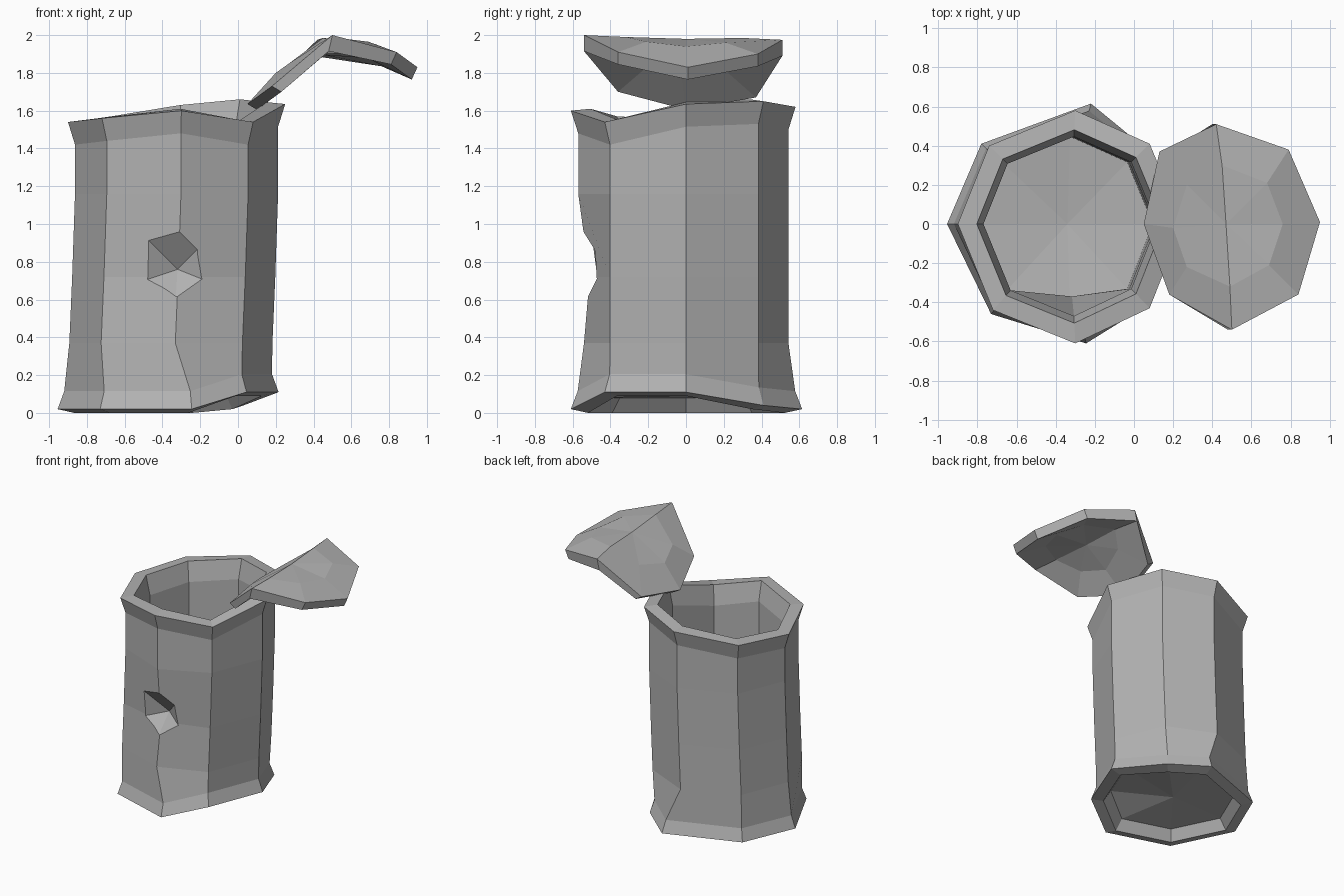
import bpy, bmesh
from mathutils import Vector

if "Cube" in bpy.data.objects:
    bpy.data.objects.remove(bpy.data.objects["Cube"], do_unlink=True)

metal = bpy.data.materials.new("dull grey metal")
metal.use_nodes = True
grey = (0.45, 0.45, 0.45, 1)
metal.diffuse_color = grey
metal.node_tree.nodes["Principled BSDF"].inputs["Base Color"].default_value = grey


def make_object(name, bm):
    bmesh.ops.recalc_face_normals(bm, faces=bm.faces)
    mesh = bpy.data.meshes.new(name)
    bm.to_mesh(mesh)
    bm.free()
    mesh.materials.append(metal)
    obj = bpy.data.objects.new(name, mesh)
    bpy.context.collection.objects.link(obj)
    return obj


def add_ring(bm, points):
    return [bm.verts.new(p) for p in points]


def bridge(bm, a, b):
    for i in range(len(a)):
        j = (i + 1) % len(a)
        bm.faces.new((a[i], a[j], b[j], b[i]))


def fan(bm, ring, centre):
    c = bm.verts.new(centre)
    for i in range(len(ring)):
        bm.faces.new((ring[i], ring[(i + 1) % len(ring)], c))


def resize(points, scale, centre_x, dx=0, dz=0, z=None):
    return [Vector((centre_x + (p[0] - centre_x) * scale + dx, p[1] * scale,
                    p[2] + dz if z is None else z)) for p in points]


# Battered octagonal rims, starting at the hinge side
FRONT = 6
top = [(.25, 0, 1.635), (.08, .41, 1.65), (-.30, .58, 1.62), (-.74, .40, 1.56),
       (-.90, 0, 1.54), (-.72, -.44, 1.56), (-.30, -.61, 1.60), (.08, -.43, 1.54)]
bottom = [(.215, 0, .11), (.03, .41, .04), (-.22, .615, .02), (-.78, .41, .02),
          (-.955, 0, .02), (-.73, -.46, .02), (-.245, -.61, .02), (.045, -.43, .11)]

# Outer wall, with the front corner knocked inwards
waist = resize(top, .935, -.33, -.015, z=.72)
waist[FRONT].y = -.51
low = resize(top, .935, -.33, -.03, z=.37)
low[FRONT].y = -.54
outer = [resize(bottom, .94, -.37, dz=.095), low, waist,
         resize(top, .935, -.33, z=1.16), resize(top, .935, -.33, dz=-.12), top]

# Inner wall, bulging where the front is dented
bulge = resize(top, .77, -.33, -.01, z=.74)
bulge[FRONT].y = -.37
inner = [resize(top, .83, -.33, dz=.01), resize(top, .77, -.33, dz=-.14),
         resize(top, .77, -.33, z=1.1), bulge, resize(top, .77, -.33, -.02, z=.2)]

# Underside lip and recess
under = [resize(bottom, .76, -.37, dz=.06), resize(bottom, .85, -.37, dz=-.02), bottom]

bm = bmesh.new()
rings = [add_ring(bm, r) for r in under + outer + inner]
for a, b in zip(rings, rings[1:]):
    bridge(bm, a, b)
fan(bm, rings[0], (-.37, 0, .09))
fan(bm, rings[-1], (-.34, 0, .15))
can = make_object("can_body", bm)

# Punched six-sided pit in the front corner
apex = Vector((-.32, -.40, .76))
mouth = [(-.32, -.53, .92), (-.22, -.48, .86), (-.195, -.47, .71),
         (-.33, -.53, .60), (-.47, -.465, .71), (-.44, -.475, .88)]
bm = bmesh.new()
bm.verts.new(apex)
for p in mouth:
    bm.verts.new(apex + (Vector(p) - apex) * 2)
bmesh.ops.convex_hull(bm, input=bm.verts[:])
cutter = make_object("dent_cutter", bm)
cutter.hide_render = True
cut = can.modifiers.new("dent", "BOOLEAN")
cut.operation = "DIFFERENCE"
cut.solver = "EXACT"
cut.object = cutter
bpy.context.view_layer.objects.active = can
bpy.ops.object.modifier_apply(modifier=cut.name)
bpy.data.objects.remove(cutter, do_unlink=True)

# Folded lid: rim, slightly domed inner ring and centre, repeated for the underside
rim = [(.95, .01, 1.83), (.79, .38, 1.90), (.42, .51, 1.975), (.13, .37, 1.70),
       (.05, 0, 1.635), (.18, -.36, 1.73), (.50, -.54, 2.0), (.84, -.36, 1.91)]
dome = [(.76, 0, 1.94), (.68, .21, 1.96), (.45, .30, 1.985), (.27, .20, 1.85),
        (.20, -.02, 1.80), (.27, -.22, 1.85), (.49, -.32, 1.99), (.69, -.21, 1.965)]


def underside(p):
    # Offset away from the flap the point belongs to
    x = p[0]
    if x > .55:
        shift = (-.03, 0, -.065)
    elif x > .4:
        shift = (-.02, 0, -.085)
    else:
        shift = (.05, 0, -.03)
    return Vector(p) + Vector(shift)


bm = bmesh.new()
centre = (.47, 0, 1.98)
rim_top, dome_top = add_ring(bm, rim), add_ring(bm, dome)
rim_low = add_ring(bm, map(underside, rim))
dome_low = add_ring(bm, map(underside, dome))
for a, b in ((dome_top, rim_top), (rim_top, rim_low), (rim_low, dome_low)):
    bridge(bm, a, b)
fan(bm, dome_top, centre)
fan(bm, dome_low, underside(centre))
make_object("bent_lid", bm)
